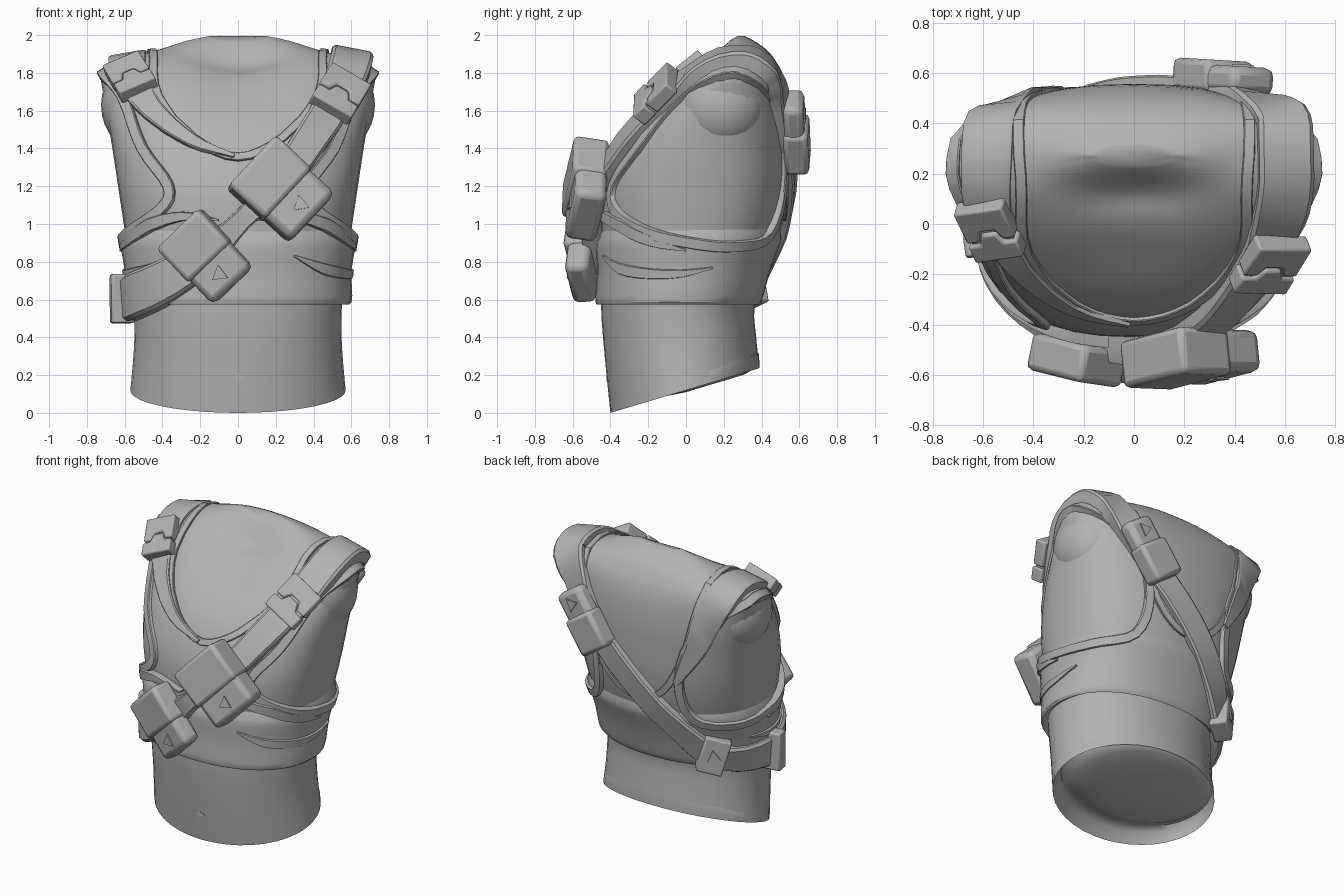
import bpy, bmesh, math
from mathutils import Vector, Matrix
from mathutils.bvhtree import BVHTree

if "Cube" in bpy.data.objects:
    bpy.data.objects.remove(bpy.data.objects["Cube"])

grey = bpy.data.materials.new("plain grey")
grey.diffuse_color = (0.45, 0.45, 0.45, 1)
grey.use_nodes = True
grey.node_tree.nodes["Principled BSDF"].inputs["Base Color"].default_value = grey.diffuse_color


def add(name, bm, angle=40, bevel=0.0):
    bmesh.ops.recalc_face_normals(bm, faces=bm.faces)
    me = bpy.data.meshes.new(name)
    bm.to_mesh(me)
    bm.free()
    me.materials.append(grey)
    ob = bpy.data.objects.new(name, me)
    bpy.context.collection.objects.link(ob)
    bpy.ops.object.select_all(action='DESELECT')
    bpy.context.view_layer.objects.active = ob
    ob.select_set(True)
    bpy.ops.object.shade_smooth_by_angle(angle=math.radians(angle))
    if bevel:
        m = ob.modifiers.new("rounded edges", 'BEVEL')
        m.width, m.segments = bevel, 2
    return ob


def spline(pts, n, closed=False):
    """Smooth path through tuples of any length."""
    out, k = [], len(pts)
    get = (lambda i: pts[i % k]) if closed else (lambda i: pts[max(0, min(k - 1, i))])
    for i in range(k if closed else k - 1):
        a, b, c, d = (get(i + j) for j in (-1, 0, 1, 2))
        for s in range(n):
            t = s / n
            out.append(tuple(0.5 * (2*q + (r-p)*t + (2*p-5*q+4*r-w)*t*t + (3*q-p-3*r+w)*t**3)
                             for p, q, r, w in zip(a, b, c, d)))
    if not closed:
        out.append(pts[-1])
    return out


def loft(keys, steps, cap, seg=40):
    """Rings from (height, front, back, half width, tilt, squareness)."""
    bm, rings = bmesh.new(), []
    for z, yf, yb, hw, tilt, power in spline(keys, steps):
        ring = []
        for i in range(seg):
            a = 2 * math.pi * i / seg
            c, s = math.cos(a), math.sin(a)
            x = hw * math.copysign(abs(c) ** (2 / power), c)
            y = (yf + yb) / 2 + (yb - yf) / 2 * math.copysign(abs(s) ** (2 / power), s)
            dip = 0
            if s < 0 and z > 1.2:  # hollow in front of the neck
                y += 0.05 * math.exp(-(x / 0.24) ** 2 - ((z - 1.72) / 0.14) ** 2)
                dip = 0.09 * math.exp(-(x / 0.25) ** 2 - ((y - 0.12) / 0.1) ** 2)
            ring.append(bm.verts.new((x, y, z - dip + tilt * (y + 0.4))))
        rings.append(ring)
    for r, q in zip(rings, rings[1:]):
        for i in range(seg):
            j = (i + 1) % seg
            bm.faces.new((r[i], r[j], q[j], q[i]))
    if cap:
        bm.faces.new(rings[-1])
    bmesh.ops.recalc_face_normals(bm, faces=bm.faces)
    bm.normal_update()
    return bm


# Torso, closed at the neck
body = loft([
    (0.00, -0.40, 0.39, 0.57, 0.3, 2.0), (0.30, -0.43, 0.37, 0.55, 0.15, 2.1),
    (0.57, -0.45, 0.365, 0.55, 0, 2.2), (0.80, -0.44, 0.44, 0.575, 0, 2.3),
    (1.00, -0.45, 0.51, 0.605, 0, 2.4), (1.20, -0.435, 0.545, 0.635, 0, 2.5),
    (1.40, -0.36, 0.555, 0.665, 0, 2.5), (1.55, -0.265, 0.555, 0.69, 0, 2.5),
    (1.70, -0.14, 0.54, 0.715, 0, 2.4), (1.80, -0.03, 0.51, 0.72, 0, 2.4),
    (1.87, 0.05, 0.47, 0.61, 0, 2.4), (1.92, 0.11, 0.43, 0.43, 0, 2.4),
    (1.97, 0.18, 0.36, 0.27, 0, 2.2), (1.995, 0.23, 0.31, 0.15, 0, 2)], 3, True)
surface = BVHTree.FromBMesh(body)
add("torso", body, 50)

# Underside, hollowed towards the front
add("waist_underside", loft([
    (0.0, -0.40, 0.39, 0.57, 0.3, 2), (0.08, -0.33, 0.385, 0.54, 0.3, 2),
    (0.015, -0.20, 0.38, 0.45, 0.3, 2), (-0.01, 0.0, 0.30, 0.25, 0.3, 2)], 3, True), 50)

# Rounded arm stumps
for side, label in ((-1, "left"), (1, "right")):
    bm = bmesh.new()
    bmesh.ops.create_uvsphere(bm, u_segments=24, v_segments=14, radius=1, matrix=Matrix.Translation(
        (side * 0.53, 0.18, 1.63)) @ Matrix.Diagonal((0.195, 0.24, 0.24, 1)))
    add(label + "_arm_stump", bm, 60)

# Lower part of the vest with a thick hem
add("vest_lower", loft([
    (0.61, -0.44, 0.36, 0.54, 0, 2.2), (0.575, -0.475, 0.39, 0.59, 0, 2.2),
    (0.62, -0.48, 0.41, 0.605, 0, 2.2), (0.75, -0.47, 0.445, 0.60, 0, 2.3),
    (0.87, -0.475, 0.49, 0.62, 0, 2.3), (0.92, -0.465, 0.505, 0.615, 0, 2.4),
    (0.98, -0.44, 0.50, 0.595, 0, 2.4)], 2, False), 30)


def ribbon(name, keys, thick, closed=False, n=4):
    """Flat band laid on the body along (x, y, z, width[, thickness]) points."""
    path = spline(keys, n, closed)
    spots = []
    for p in path:
        loc, nor, _, _ = surface.find_nearest(Vector(p[:3]))
        nor = nor.copy()
        if nor.dot(loc - Vector((0, 0.1, 1.0))) < 0:
            nor.negate()
        nor.z += max(0, loc.z - 1.6) * 3
        spots.append((loc, nor.normalized(), max(p[3], 0.004), p[4] if len(p) > 4 else thick))
    bm, rows, k = bmesh.new(), [], len(spots)
    for i, (loc, nor, w, th) in enumerate(spots):
        a, b = (i - 1, (i + 1) % k) if closed else (max(i - 1, 0), min(i + 1, k - 1))
        nor = (nor * 2 + spots[a][1] + spots[b][1]).normalized()
        side = nor.cross(spots[b][0] - spots[a][0]).normalized() * w / 2
        rows.append([bm.verts.new(loc + side * s + nor * h) for s, h in
                     ((-1, -0.03), (-1, th * 0.75), (-0.85, th), (0.85, th),
                      (1, th * 0.75), (1, -0.03))])
    for i in range(k if closed else k - 1):
        r, q = rows[i], rows[(i + 1) % k]
        for j in range(6):
            m = (j + 1) % 6
            bm.faces.new((r[j], r[m], q[m], q[j]))
    if not closed:
        bm.faces.new(rows[0])
        bm.faces.new(rows[-1])
    return add(name, bm, 30)


def from_side(side, y, z):
    hit = surface.ray_cast(Vector((side * 2, y, z)), Vector((-side, 0, 0)))[0]
    return tuple(hit) if hit else (side * 0.5, y, z)


# Armhole rims and vest folds on both sides
arm = [(0.2, 1.80, 0.02), (-0.03, 1.67, 0.02), (-0.25, 1.4, 0.025), (-0.38, 1.2, 0.025),
       (-0.37, 1.08, 0.03), (-0.2, 0.96, 0.045), (0.05, 0.90, 0.045), (0.25, 0.89, 0.045),
       (0.43, 0.95, 0.035), (0.51, 1.2, 0.025), (0.51, 1.5, 0.02), (0.42, 1.72, 0.02)]
for side, label in ((-1, "left"), (1, "right")):
    ribbon(label + "_armhole_rim", [from_side(side, y, z) + (0.06, t) for y, z, t in arm], 0.025, True)
    ribbon(label + "_side_fold", [(side * x, y, z, w) for x, y, z, w in (
        (0.3, -0.45, 0.83, 0.01), (0.5, -0.4, 0.76, 0.06), (0.62, -0.1, 0.73, 0.05),
        (0.62, 0.15, 0.76, 0.01))], 0.045)
    ribbon(label + "_chest_fold", [(side * x, y, z, w) for x, y, z, w in (
        (0.62, 0.0, 0.86, 0.01), (0.6, -0.2, 0.91, 0.06), (0.5, -0.4, 0.99, 0.07),
        (0.3, -0.45, 1.04, 0.05), (0.1, -0.45, 1.02, 0.01))], 0.045)

# Neckline, deep at the back
half = [(0.24, -0.36, 1.48), (0.43, -0.15, 1.70), (0.44, 0.2, 1.86), (0.43, 0.5, 1.72),
        (0.36, 0.56, 1.4), (0.2, 0.56, 1.12)]
neck = [(0, -0.40, 1.36)] + half + [(0, 0.55, 1.03)] + [(-x, y, z) for x, y, z in half[::-1]]
ribbon("vest_neckline", [p + (0.045,) for p in neck], 0.016, True)

# Left shoulder strap
ribbon("left_shoulder_strap", [
    (-0.02, -0.42, 1.37, 0.02), (-0.25, -0.37, 1.46, 0.07), (-0.46, -0.2, 1.62, 0.12),
    (-0.57, 0, 1.78, 0.18), (-0.58, 0.25, 1.87, 0.2), (-0.54, 0.48, 1.75, 0.2),
    (-0.44, 0.55, 1.45, 0.14), (-0.3, 0.55, 1.2, 0.04)], 0.03)

# Bandolier around the whole body
ribbon("bandolier", [
    (0.6, 0.3, 1.88, 0.22, 0.06), (0.59, 0.05, 1.82, 0.22, 0.05), (0.53, -0.15, 1.68, 0.2, 0.05),
    (0.38, -0.36, 1.44, 0.18, 0.06), (0.2, -0.5, 1.2, 0.16, 0.08), (0.02, -0.5, 1.02, 0.11, 0.11),
    (-0.17, -0.5, 0.84, 0.18, 0.09), (-0.42, -0.42, 0.69, 0.23, 0.08),
    (-0.6, -0.2, 0.61, 0.24, 0.075), (-0.62, 0.0, 0.6, 0.2, 0.07), (-0.44, 0.33, 0.66, 0.18, 0.07),
    (-0.25, 0.47, 0.86, 0.18, 0.05), (0, 0.55, 1.12, 0.18, 0.04), (0.3, 0.56, 1.42, 0.18, 0.04),
    (0.5, 0.53, 1.7, 0.2, 0.05), (0.59, 0.45, 1.83, 0.22, 0.06)], 0.06, True)


def frame(centre, along, normal):
    z = Vector(normal).normalized()
    x = Vector(along)
    x = (x - z * x.dot(z)).normalized()
    m = Matrix((x, z.cross(x), z)).transposed().to_4x4()
    m.translation = centre
    return m


def prism(name, m, outline, z0, z1, bevel=0.0):
    bm = bmesh.new()
    low, top = ([bm.verts.new(m @ Vector((x, y, z))) for x, y in outline] for z in (z0, z1))
    bm.faces.new(low)
    bm.faces.new(top)
    for i in range(len(outline)):
        j = (i + 1) % len(outline)
        bm.faces.new((low[i], low[j], top[j], top[i]))
    return add(name, bm, 35, bevel)


def rect(x0, x1, w):
    return [(x0, -w / 2), (x1, -w / 2), (x1, w / 2), (x0, w / 2)]


def clasp(name, m, x, z):
    prism(name + "_clasp", m, [(x + 0.05 * math.cos(a), 0.05 * math.sin(a))
          for a in (0.4, 2.5, 4.6)], z - 0.01, z + 0.008)


def pouch(name, m, length, width, depth):
    h = length / 2
    prism(name + "_body", m, rect(-h + 0.01, h, width - 0.02), -depth / 2, depth / 2 - 0.02, 0.035)
    prism(name + "_flap", m, rect(-h, h * 0.2, width), -depth / 2, depth / 2, 0.025)
    clasp(name, m, h * 0.58, depth / 2 - 0.02)


# Two front pouches, one back pouch and a small side pocket
pouch("upper_front_pouch", frame((0.23, -0.535, 1.18), (0.73, 0, -0.68), (0.1, -1, 0.15)), 0.44, 0.37, 0.19)
pouch("lower_front_pouch", frame((-0.17, -0.55, 0.825), (0.70, 0, -0.72), (-0.2, -1, -0.05)), 0.42, 0.31, 0.15)
pouch("back_pouch", frame((0.36, 0.585, 1.49), (0.56, 0, 0.8), (0.06, 1, 0.0)), 0.42, 0.23, 0.13)
pocket = frame((-0.44, 0.33, 0.68), (-0.25, -0.15, 1), (-0.6, 0.8, 0))
prism("side_pocket", pocket, rect(-0.12, 0.12, 0.17), -0.06, 0.055, 0.012)
clasp("side_pocket", pocket, 0, 0.055)
prism("strap_keeper", frame((-0.6, -0.08, 0.605), (-0.1, 0, 1), (-1, -0.15, 0)),
      rect(-0.13, 0.13, 0.09), -0.05, 0.075, 0.012)


def buckle(name, m, length, width):
    h, w = length / 2, width / 2
    seam = [(0.03, -w), (0.03, -w * 0.5), (-0.02, -w * 0.3), (-0.02, w * 0.3), (0.03, w * 0.5), (0.03, w)]
    prism(name + "_socket", m, seam + [(-h, w), (-h, -w)], -0.04, 0.04, 0.01)
    prism(name + "_prong", m, [(x + 0.014, y) for x, y in seam] + [(h, w), (h, -w)], -0.04, 0.045, 0.01)
    prism(name + "_core", m, rect(-h + 0.02, h - 0.02, width - 0.03), -0.04, 0.025)


# Strap buckles
buckle("right_buckle", frame((0.54, -0.16, 1.69), (-0.18, -0.25, -0.3), (0.3, -0.75, 0.55)), 0.27, 0.24)
buckle("left_buckle", frame((-0.57, -0.02, 1.78), (0.11, -0.2, -0.19), (-0.2, -0.65, 0.7)), 0.26, 0.21)

# Navel
prism("navel", frame((0, -0.419, 0.185), (1, 0, 0), (0, -1, 0)),
      [(-0.04, 0), (0, -0.02), (0.04, 0), (0, 0.02)], -0.005, 0.003)
